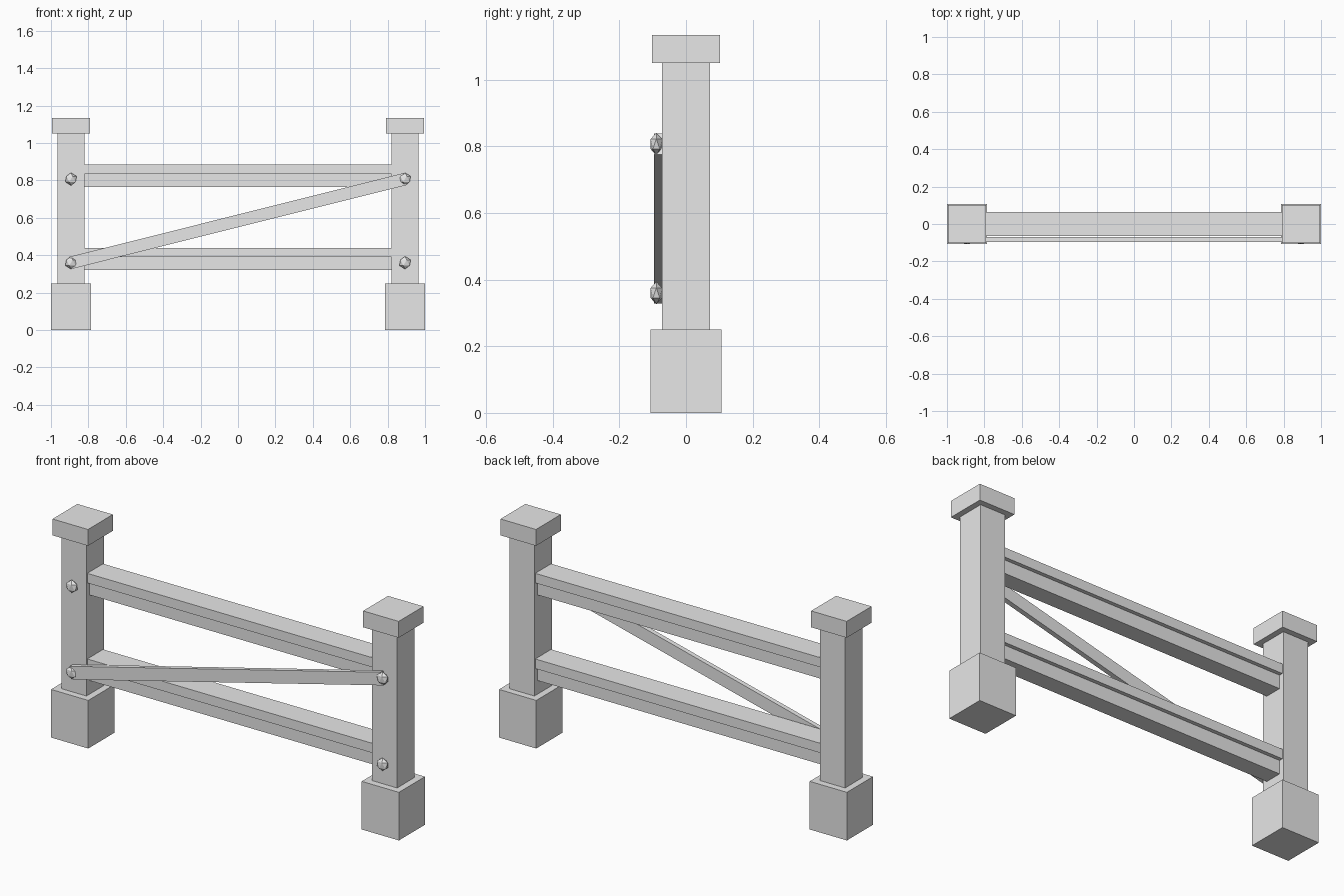
import bpy
from math import atan2, hypot
from mathutils import Matrix, Vector

default_cube = bpy.data.objects.get("Cube")
if default_cube:
    bpy.data.objects.remove(default_cube, do_unlink=True)

# One plain grey for the whole fence
GREY = (0.8, 0.8, 0.8, 1.0)
grey = bpy.data.materials.new("plain_grey")
grey.use_nodes = True
grey.diffuse_color = GREY
grey.node_tree.nodes["Principled BSDF"].inputs["Base Color"].default_value = GREY


def finish(name, size):
    """Name the active object, bake its size into the mesh and colour it."""
    obj = bpy.context.object
    obj.name = obj.data.name = name
    obj.data.transform(Matrix.Diagonal(Vector((*size, 1.0))))
    obj.data.materials.append(grey)
    return obj


def box(name, centre, size, tilt=0.0):
    bpy.ops.mesh.primitive_cube_add(size=1, location=centre, rotation=(0, -tilt, 0))
    return finish(name, size)


def block(name, x, half, bottom, top):
    """Square upright block centred on y = 0."""
    return box(name, (x, 0, (bottom + top) / 2), (2 * half, 2 * half, top - bottom))


POST_X = 0.893
BOLT_Y = -0.089
RAIL_HEIGHTS = {"lower": 0.32, "upper": 0.765}
BOLT_HEIGHTS = {"lower": 0.36, "upper": 0.807}

# Posts with footings, caps and bolts
for side, x in (("right", -POST_X), ("left", POST_X)):
    block(side + "_footing", x, 0.107, 0, 0.25)
    block(side + "_post", x, 0.072, 0.25, 1.05)
    block(side + "_cap", x, 0.102, 1.05, 1.135)
    for level, z in BOLT_HEIGHTS.items():
        bpy.ops.mesh.primitive_ico_sphere_add(subdivisions=1, radius=1, location=(x, BOLT_Y, z))
        finish(f"{side}_{level}_bolt", (0.034, 0.02, 0.034))

# Rails: a wide top board on a narrower beam
for level, z in RAIL_HEIGHTS.items():
    box(level + "_rail_beam", (0, 0, z + 0.035), (1.66, 0.09, 0.07))
    box(level + "_rail_board", (0, 0, z + 0.095), (1.66, 0.13, 0.05))

# Diagonal brace between opposite bolts
run, rise = 2 * POST_X, BOLT_HEIGHTS["upper"] - BOLT_HEIGHTS["lower"]
middle = sum(BOLT_HEIGHTS.values()) / 2
box("diagonal_brace", (0, -0.083, middle), (hypot(run, rise), 0.025, 0.066), atan2(rise, run))
